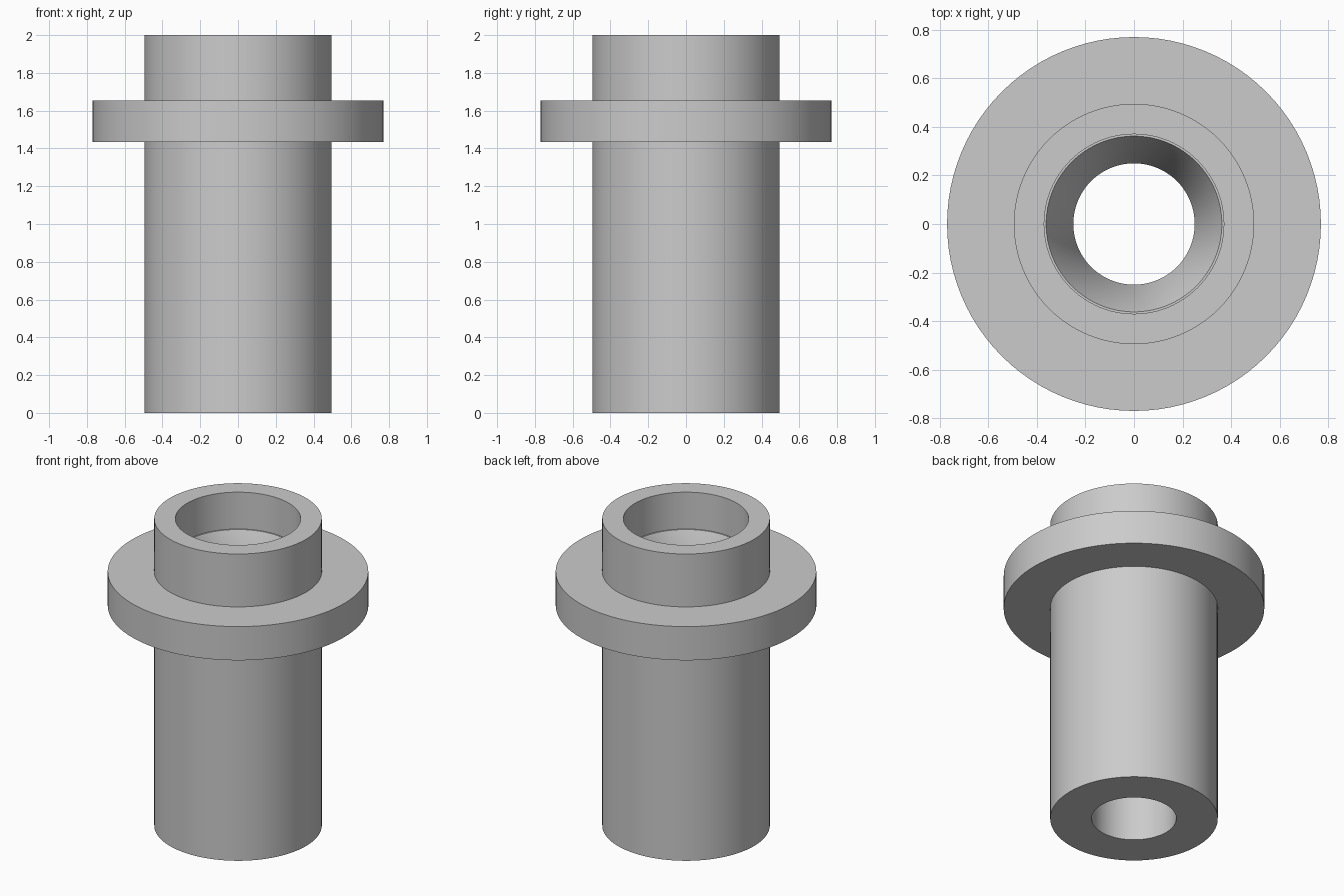
import bpy
import bmesh
import math

SEGMENTS = 96

old = bpy.data.objects.get("Cube")
if old:
    bpy.data.objects.remove(old, do_unlink=True)

# Single plain metal colour
metal = bpy.data.materials.new("plain_grey")
metal.use_nodes = True
grey = (0.6, 0.6, 0.6, 1.0)
metal.diffuse_color = grey
metal.node_tree.nodes["Principled BSDF"].inputs["Base Color"].default_value = grey


def lathe(name, profile):
    """Revolve a closed (radius, height) profile around z."""
    bm = bmesh.new()
    rings = []
    for r, z in profile:
        ring = []
        for i in range(SEGMENTS):
            a = math.tau * i / SEGMENTS
            ring.append(bm.verts.new((r * math.cos(a), r * math.sin(a), z)))
        rings.append(ring)
    for k, low in enumerate(rings):
        high = rings[(k + 1) % len(rings)]
        for i in range(SEGMENTS):
            j = (i + 1) % SEGMENTS
            bm.faces.new((low[i], low[j], high[j], high[i]))
    bmesh.ops.recalc_face_normals(bm, faces=bm.faces)
    mesh = bpy.data.meshes.new(name)
    bm.to_mesh(mesh)
    bm.free()
    mesh.materials.append(metal)
    obj = bpy.data.objects.new(name, mesh)
    bpy.context.collection.objects.link(obj)
    bpy.ops.object.select_all(action="DESELECT")
    obj.select_set(True)
    bpy.context.view_layer.objects.active = obj
    bpy.ops.object.shade_smooth_by_angle(angle=math.radians(30))
    return obj


# Flanged sleeve: outer wall with collar, then counterbore, ledge, taper and bore
lathe("flanged_bushing", [
    (0.25, 0), (0.495, 0),
    (0.495, 1.435), (0.77, 1.435), (0.77, 1.655), (0.495, 1.655),
    (0.495, 2), (0.37, 2),
    (0.37, 1.76), (0.362, 1.76), (0.25, 1.53),
])
